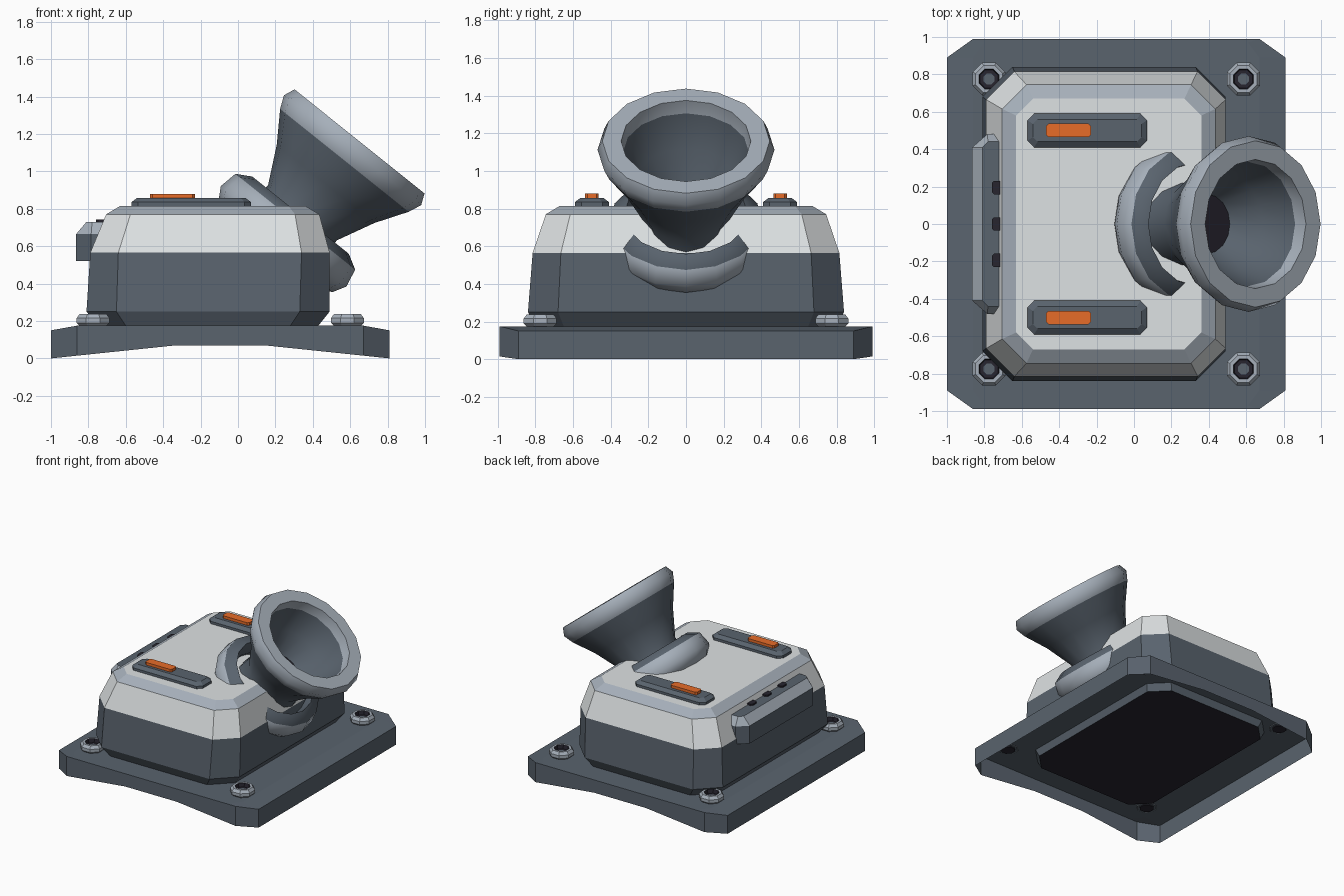
import bpy, bmesh, math
from mathutils import Matrix

cube = bpy.data.objects.get("Cube")
if cube:
    bpy.data.objects.remove(cube, do_unlink=True)


def material(name, rgb):
    m = bpy.data.materials.new(name)
    m.use_nodes = True
    m.diffuse_color = (*rgb, 1)
    bsdf = next(n for n in m.node_tree.nodes if n.type == 'BSDF_PRINCIPLED')
    bsdf.inputs["Base Color"].default_value = (*rgb, 1)
    return m


MATS = [material("slate", (0.10, 0.125, 0.155)),
        material("off_white", (0.73, 0.76, 0.77)),
        material("steel", (0.38, 0.43, 0.49)),
        material("orange", (0.80, 0.15, 0.022)),
        material("black", (0.02, 0.018, 0.028))]
SLATE, WHITE, STEEL, ORANGE, BLACK = range(len(MATS))


def loft(name, rings, bands, bottom=None, top=None, matrix=None, smooth=False, closed=False):
    """Bridge equal-length rings; bands gives the colour of each strip."""
    bm = bmesh.new()
    vs = [[bm.verts.new(p) for p in r] for r in rings]
    pairs = list(zip(vs, vs[1:]))
    if closed:
        pairs.append((vs[-1], vs[0]))
    for (a, b), mat in zip(pairs, bands):
        for i in range(len(a)):
            j = (i + 1) % len(a)
            bm.faces.new((a[i], a[j], b[j], b[i])).material_index = mat
    if bottom is not None:
        bm.faces.new(vs[0][::-1]).material_index = bottom
    if top is not None:
        bm.faces.new(vs[-1]).material_index = top
    bmesh.ops.recalc_face_normals(bm, faces=bm.faces[:])
    if matrix:
        bm.transform(matrix)
    me = bpy.data.meshes.new(name)
    bm.to_mesh(me)
    bm.free()
    for m in MATS:
        me.materials.append(m)
    ob = bpy.data.objects.new(name, me)
    bpy.context.collection.objects.link(ob)
    if smooth:
        bpy.ops.object.select_all(action='DESELECT')
        ob.select_set(True)
        bpy.context.view_layer.objects.active = ob
        bpy.ops.object.shade_smooth_by_angle(angle=math.radians(50))
    return ob


def octagon(x0, x1, y, z, cx, cy=None, mids=()):
    """Chamfered rectangle, with optional extra points on the long y edges."""
    cy = cx if cy is None else cy
    upper = [(x1, y - cy), (x1 - cx, y)] + [(m, y) for m in reversed(mids)] + [(x0 + cx, y), (x0, y - cy)]
    pts = upper + [(px, -py) for px, py in reversed(upper)]
    return [(px, py, z) for px, py in pts]


def circles(profile, n, turn=0.0):
    return [[(r * math.cos(math.tau * (i + turn) / n), r * math.sin(math.tau * (i + turn) / n), z)
             for i in range(n)] for r, z in profile]


# Base plate: hollow shell with arched side edges and a black underside panel
MIDS = (-0.33, 0.14)


def arch(x):
    return 0.07 * min(1, (x + 1) / 0.67, (0.81 - x) / 0.67)


outer = octagon(-1, 0.81, 0.99, 0, 0.14, 0.10, MIDS)
foot = [(x, y, arch(x)) for x, y, z in outer]
brow = [(x, y, 0.15 if x in (-1, 0.81) else 0.175) for x, y, z in outer]
loft("base_plate",
     [foot, brow,
      octagon(-0.86, 0.67, 0.97, 0.175, 0.06, 0.08, MIDS),
      octagon(-0.73, 0.42, 0.78, 0.175, 0.13, mids=MIDS),
      octagon(-0.71, 0.40, 0.76, 0.12, 0.13, mids=MIDS)],
     [SLATE] * 4, top=BLACK)

# Main housing: dark lower walls, pale upper walls, steel bevel and pale roof
loft("housing",
     [octagon(-0.75, 0.43, 0.80, 0.175, 0.15),
      octagon(-0.81, 0.49, 0.84, 0.25, 0.16),
      octagon(-0.79, 0.49, 0.815, 0.565, 0.15),
      octagon(-0.705, 0.435, 0.745, 0.77, 0.13),
      octagon(-0.63, 0.36, 0.67, 0.815, 0.09)],
     [SLATE, SLATE, WHITE, STEEL], top=WHITE)

# Corner bolts and their dark undersides
bolt = [(0.075, 0.172), (0.095, 0.19), (0.095, 0.215), (0.078, 0.237),
        (0.058, 0.237), (0.052, 0.205), (0.032, 0.205)]
for x, x_name in ((-0.775, "right"), (0.585, "left")):
    for y, y_name in ((-0.775, "front"), (0.775, "back")):
        at = Matrix.Translation((x, y, 0))
        loft(f"bolt_{y_name}_{x_name}", circles(bolt, 8, 0.5),
             [STEEL, STEEL, STEEL, STEEL, BLACK, BLACK], top=SLATE, matrix=at)
        loft(f"bolt_end_{y_name}_{x_name}", circles([(0.055, 0.165), (0.055, 0.172)], 8, 0.5),
             [BLACK], BLACK, BLACK, matrix=at)

# Roof pods with orange lamps
for y, side in ((-0.5, "front"), (0.5, "back")):
    at = Matrix.Translation((0, y, 0))
    loft(f"roof_pod_{side}",
         [octagon(-0.57, 0.07, 0.09, 0.80, 0.035),
          octagon(-0.57, 0.07, 0.09, 0.835, 0.035),
          octagon(-0.54, 0.04, 0.06, 0.858, 0.025)],
         [SLATE, SLATE], top=SLATE, matrix=at)
    loft(f"lamp_{side}",
         [octagon(-0.47, -0.23, 0.036, 0.85, 0.012),
          octagon(-0.47, -0.23, 0.036, 0.88, 0.012)],
         [ORANGE], top=ORANGE, matrix=at)


# Side box with a steel bevel and three black tabs
def box_ring(x, y, z, cx, cy):
    return [(-0.69, -y, z), (-0.69, y, z), (x + cx, y, z), (x, y - cy, z),
            (x, -y + cy, z), (x + cx, -y, z)]


loft("side_box",
     [box_ring(-0.865, 0.48, 0.52, 0.08, 0.07),
      box_ring(-0.865, 0.48, 0.665, 0.08, 0.07),
      box_ring(-0.81, 0.44, 0.73, 0.03, 0.03)],
     [SLATE, STEEL], SLATE, SLATE)
for i in (-1, 0, 1):
    loft(f"tab_{i + 2}",
         [octagon(-0.76, -0.70, 0.036, 0.71, 0.012),
          octagon(-0.76, -0.70, 0.036, 0.742, 0.012)],
         [BLACK], top=BLACK, matrix=Matrix.Translation((0, 0.195 * i, 0)))

# Tilted horn: neck, cone, thick steel rim, hollow bowl and black throat
tilt = Matrix.Translation((0.65, 0, 1.16)) @ Matrix.Rotation(0.675, 4, 'Y')
horn = [(0.25, -0.85), (0.25, -0.62), (0.235, -0.49), (0.335, -0.29), (0.44, -0.13),
        (0.47, -0.06), (0.445, 0), (0.345, 0), (0.335, -0.08), (0.26, -0.26), (0.16, -0.42)]
loft("horn", circles(horn, 16),
     [SLATE] * 4 + [STEEL] * 4 + [SLATE] * 2, top=BLACK, matrix=tilt, smooth=True)

# Collar ring sunk into the housing around the neck
collar = [(0.34, -0.74), (0.39, -0.72), (0.43, -0.65), (0.41, -0.55), (0.33, -0.505), (0.30, -0.62)]
loft("collar", circles(collar, 16), [STEEL, STEEL, STEEL, SLATE, SLATE, SLATE],
     matrix=tilt, smooth=True, closed=True)
